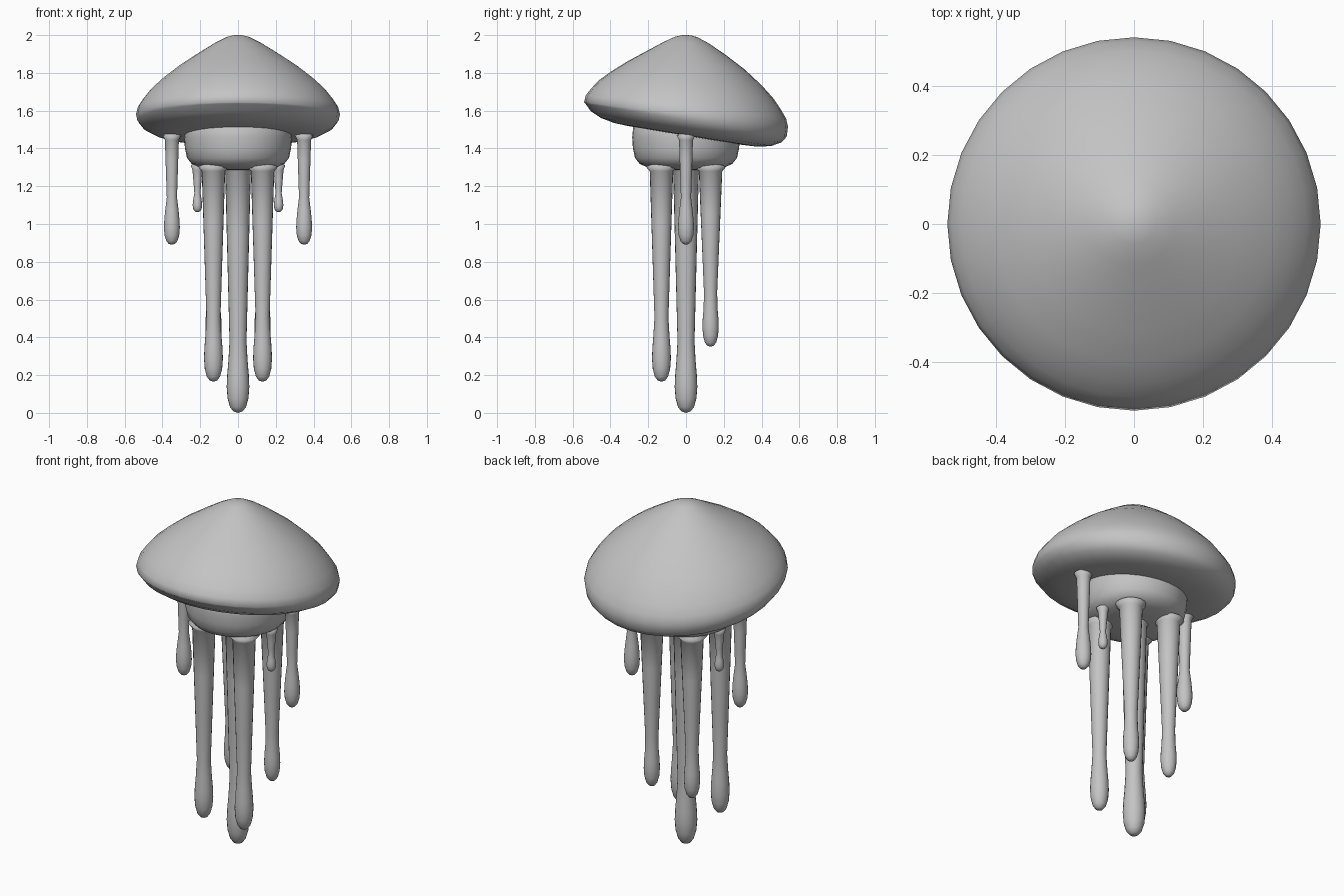
import bpy
import bmesh
from math import cos, sin, tau

cube = bpy.data.objects.get("Cube")
if cube:
    bpy.data.objects.remove(cube, do_unlink=True)

# One plain material for the whole creature
GREY = (0.55, 0.55, 0.55, 1.0)
grey = bpy.data.materials.new("soft grey")
grey.use_nodes = True
grey.diffuse_color = GREY
shader = next(n for n in grey.node_tree.nodes if n.type == 'BSDF_PRINCIPLED')
shader.inputs["Base Color"].default_value = GREY


def lathe(name, profile, sides, x=0.0, y=0.0, deform=None):
    """Turn a (radius, height) profile about a vertical axis at x, y."""
    bm = bmesh.new()
    rings = []
    for r, z in profile:
        if r == 0:
            rings.append([bm.verts.new((x, y, z))] * sides)
        else:
            rings.append([bm.verts.new((x + r * cos(tau * i / sides),
                                        y + r * sin(tau * i / sides), z))
                          for i in range(sides)])
    for low, high in zip(rings, rings[1:]):
        for i in range(sides):
            j = (i + 1) % sides
            corners = dict.fromkeys((low[i], low[j], high[j], high[i]))
            bm.faces.new(list(corners))
    if deform:
        for v in bm.verts:
            v.co.z += deform(v.co)
    bmesh.ops.recalc_face_normals(bm, faces=bm.faces)
    for face in bm.faces:
        face.smooth = True
    mesh = bpy.data.meshes.new(name)
    bm.to_mesh(mesh)
    bm.free()
    mesh.materials.append(grey)
    obj = bpy.data.objects.new(name, mesh)
    bpy.context.collection.objects.link(obj)
    return obj


# Bell: domed cap with a rounded lip, lifted at the front and dropped behind
def tilt(co):
    r = co.xy.length
    if co.z > 1.56:
        return -0.22 * co.y * r
    return -0.165 * co.y


bell_profile = [
    (0, 1.47), (0.2, 1.47), (0.3, 1.468), (0.38, 1.472), (0.45, 1.487),
    (0.505, 1.515), (0.533, 1.55), (0.54, 1.58), (0.53, 1.62),
    (0.5, 1.665), (0.46, 1.715), (0.4, 1.77), (0.31, 1.84), (0.21, 1.905),
    (0.12, 1.96), (0.06, 1.99), (0.025, 1.999), (0, 2.0)]
lathe("bell", bell_profile, 32, deform=tilt)

# Inner body hanging under the bell
body_profile = [
    (0, 1.285), (0.12, 1.288), (0.2, 1.298), (0.245, 1.318), (0.27, 1.35),
    (0.281, 1.4), (0.285, 1.46), (0.28, 1.51), (0.25, 1.55), (0, 1.57)]
lathe("inner_body", body_profile, 32)


# Tentacles: flared root, tapering stem and a drop-shaped tip
def tentacle(name, x, y, top, tip, r_root, r_neck, r_bulb, bulb):
    drop = [(0, 0), (0.4, 0.02), (0.7, 0.08), (0.92, 0.2), (1, 0.36),
            (0.96, 0.52), (0.85, 0.72)]
    profile = [(r_bulb * r, tip + bulb * h) for r, h in drop]
    neck = tip + bulb
    for t in (0, 0.3, 0.65, 1):
        profile.append((r_neck + (r_root - r_neck) * t,
                        neck + (top - neck) * t))
    profile += [(r_root * 1.35, top + 0.025), (0, top + 0.05)]
    lathe(name, profile, 20, x, y)


tentacle("centre_tentacle", 0, 0, 1.28, 0, 0.068, 0.045, 0.06, 0.38)
for side, x in (("left", 1), ("right", -1)):
    tentacle(f"front_{side}_tentacle", 0.13 * x, -0.13, 1.28, 0.165,
             0.062, 0.037, 0.05, 0.34)
    tentacle(f"back_{side}_tentacle", 0.13 * x, 0.13, 1.28, 0.35,
             0.062, 0.035, 0.043, 0.29)
    tentacle(f"{side}_rim_tentacle", 0.35 * x, 0, 1.445, 0.89,
             0.037, 0.027, 0.042, 0.25)
    tentacle(f"{side}_small_tentacle", 0.215 * x, 0, 1.285, 1.063,
             0.026, 0.016, 0.025, 0.1)
